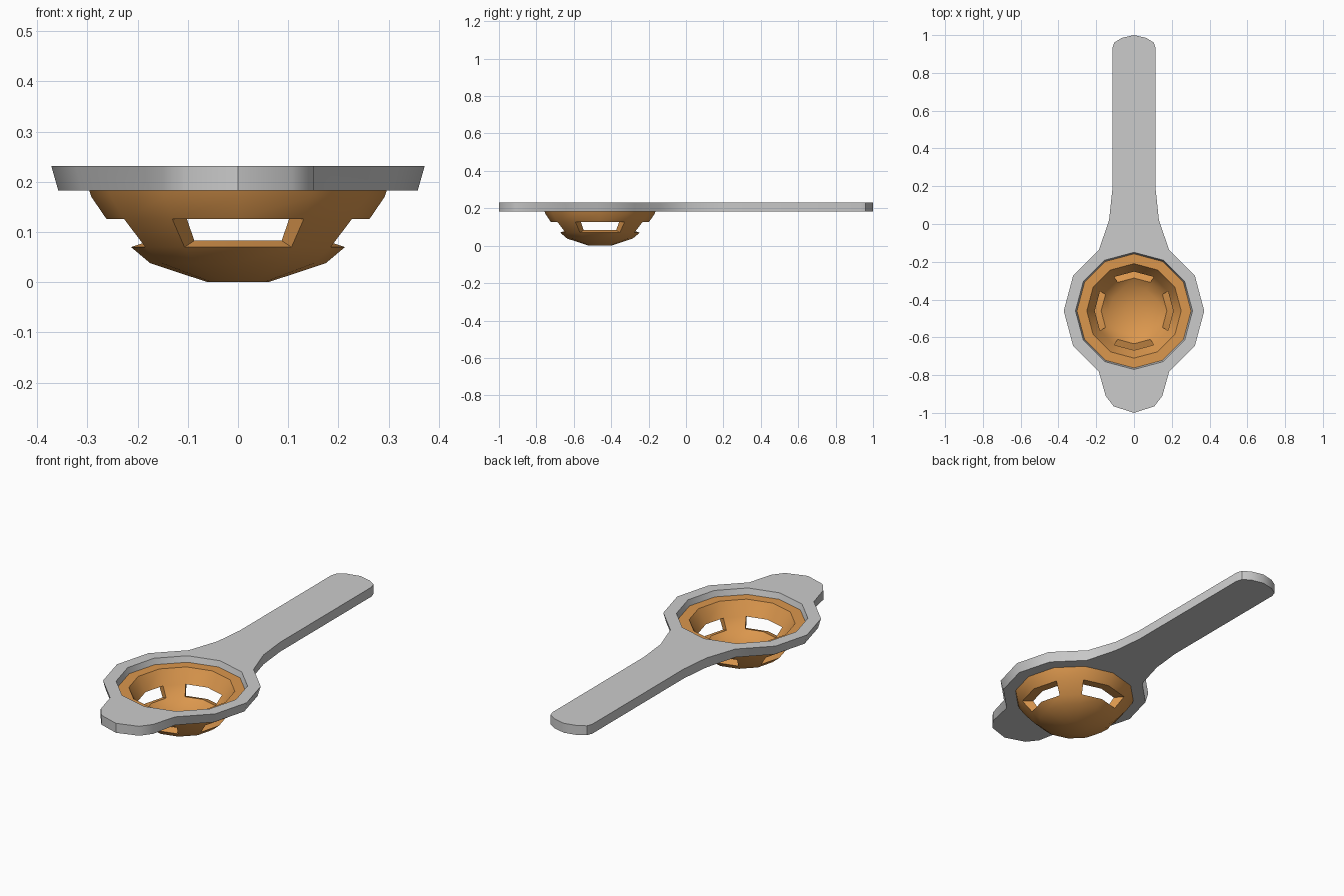
import bpy, bmesh, math

if "Cube" in bpy.data.objects:
    bpy.data.objects.remove(bpy.data.objects["Cube"])

N = 12          # sides of ring and bowl
CY = -0.46      # y of the bowl centre


def material(name, rgb):
    m = bpy.data.materials.new(name)
    m.diffuse_color = (*rgb, 1)
    m.use_nodes = True
    m.node_tree.nodes["Principled BSDF"].inputs["Base Color"].default_value = m.diffuse_color
    return m


def finish(bm, name, mat):
    bmesh.ops.recalc_face_normals(bm, faces=bm.faces[:])
    me = bpy.data.meshes.new(name)
    bm.to_mesh(me)
    bm.free()
    me.materials.append(mat)
    ob = bpy.data.objects.new(name, me)
    bpy.context.collection.objects.link(ob)
    bpy.context.view_layer.objects.active = ob
    ob.select_set(True)
    bpy.ops.object.shade_smooth_by_angle(angle=math.radians(35))
    ob.select_set(False)


def circle(r, z):
    return [(r * math.cos(2 * math.pi * k / N),
             CY + r * math.sin(2 * math.pi * k / N), z) for k in range(N)]


grey = material("light grey", (0.60, 0.60, 0.60))
orange = material("orange", (0.71, 0.31, 0.075))

# Handle plate: half outline from handle tip to front tab, mirrored
Z0, Z1 = 0.183, 0.232


def outline(ring_r, z):
    half = [(0.065, 0.985), (0.105, 0.96), (0.115, 0.93), (0.115, 0.18), (0.132, 0.02)]
    half += [(ring_r * math.cos(math.radians(a)), CY + ring_r * math.sin(math.radians(a)))
             for a in (60, 30, 0, -30, -60)]
    half += [(0.15, -0.91), (0.108, -0.965)]
    pts = [(0, 1)] + half + [(0, -1)] + [(-x, y) for x, y in reversed(half)]
    return [(x, y, z) for x, y in pts]


bm = bmesh.new()
levels = []
for z, outer_r, hole_r in ((Z0, 0.358, 0.297), (Z1, 0.372, 0.310)):
    loops, edges = [], []
    for pts in (outline(outer_r, z), circle(hole_r, z)):
        vs = [bm.verts.new(p) for p in pts]
        edges += [bm.edges.new((vs[i - 1], vs[i])) for i in range(len(vs))]
        loops.append(vs)
    bmesh.ops.triangle_fill(bm, use_beauty=True, edges=edges, normal=(0, 0, 1))
    levels.append(loops)
for lo, hi in zip(*levels):
    for i in range(len(lo)):
        bm.faces.new((lo[i - 1], lo[i], hi[i], hi[i - 1]))
finish(bm, "handle_plate", grey)

# Slotted bowl: profile goes up the outside, over the rim and down the inside
profile = [(0.06, 0), (0.175, 0.038), (0.213, 0.07), (0.262, 0.126), (0.292, 0.17),
           (0.303, 0.202), (0.25, 0.202), (0.208, 0.132), (0.174, 0.083),
           (0.13, 0.055), (0.05, 0.035)]
bm = bmesh.new()
rings = [[bm.verts.new(p) for p in circle(r, z)] for r, z in profile]
bm.faces.new(rings[0])
bm.faces.new(rings[-1])


def band(a, b, k):
    n = (k + 1) % N
    bm.faces.new((rings[a][k], rings[a][n], rings[b][n], rings[b][k]))


for k in range(N):
    bridge = k % 3 == 1
    for a in range(len(profile) - 1):
        if bridge or a not in (2, 7):
            band(a, a + 1, k)
    if bridge:      # slot side walls
        for c in (k, (k + 1) % N):
            bm.faces.new([rings[i][c] for i in (2, 3, 7, 8)])
    else:           # slot sill and top
        band(2, 8, k)
        band(3, 7, k)
finish(bm, "slotted_bowl", orange)
